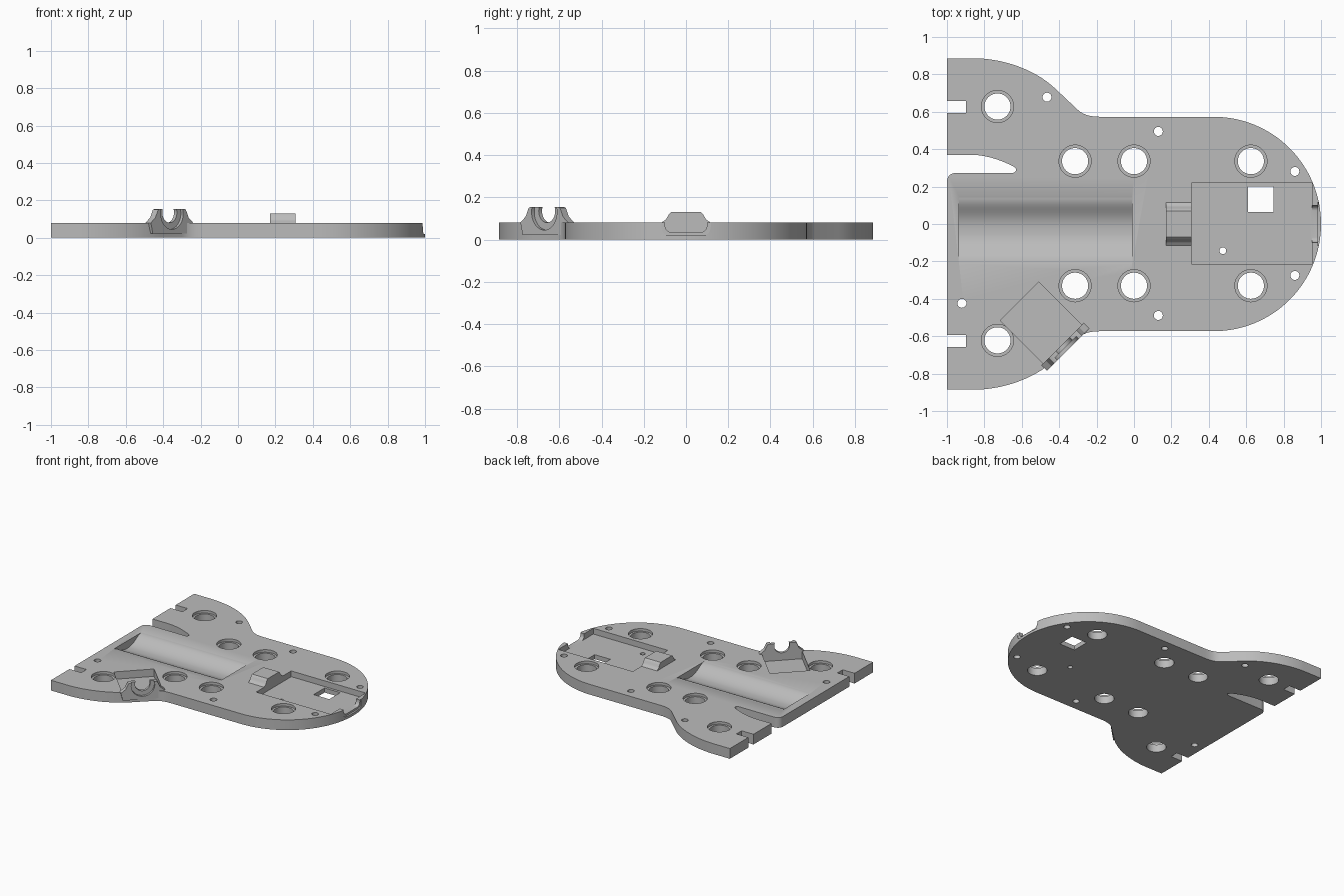
import bpy, bmesh, math
from mathutils import Matrix, Vector
from mathutils.geometry import interpolate_bezier

cube = bpy.data.objects.get("Cube")
if cube:
    bpy.data.objects.remove(cube, do_unlink=True)

grey = bpy.data.materials.new("light_grey")
grey.use_nodes = True
grey.diffuse_color = (0.5, 0.5, 0.5, 1)
grey.node_tree.nodes["Principled BSDF"].inputs["Base Color"].default_value = (0.5, 0.5, 0.5, 1)

THICK = 0.08
Z = Vector((0, 0, 1))
X = Vector((1, 0, 0))
Y = Vector((0, 1, 0))
R = math.sqrt(0.5)
ALONG = Vector((R, R, 0))      # along the diagonal rim
OUT = Vector((R, -R, 0))       # outward from the diagonal rim


def prism(name, pts, start, end, axes=(X, Y, Z), origin=(0, 0, 0)):
    """Extrude a 2D profile from start to end along the third axis."""
    bm = bmesh.new()
    u, v, w = axes
    o = Vector(origin)
    face = bm.faces.new([bm.verts.new(o + u * p[0] + v * p[1] + w * start) for p in pts])
    new = bmesh.ops.extrude_face_region(bm, geom=[face])["geom"]
    bmesh.ops.translate(bm, vec=w * (end - start),
                        verts=[g for g in new if isinstance(g, bmesh.types.BMVert)])
    bmesh.ops.recalc_face_normals(bm, faces=bm.faces)
    mesh = bpy.data.meshes.new(name)
    bm.to_mesh(mesh)
    bm.free()
    mesh.materials.append(grey)
    ob = bpy.data.objects.new(name, mesh)
    bpy.context.collection.objects.link(ob)
    return ob


def rect(x0, x1, y0, y1):
    return [(x0, y0), (x1, y0), (x1, y1), (x0, y1)]


def circle(x, y, r, n=40):
    return [(x + r * math.cos(math.tau * i / n), y + r * math.sin(math.tau * i / n)) for i in range(n)]


def curve(a, b, c, d, n=14):
    pts = interpolate_bezier(*[Vector((p[0], p[1], 0)) for p in (a, b, c, d)], n)
    return [(p.x, p.y) for p in pts]


def mirrored(half):
    """Close a right-hand profile with its mirror image in the first axis."""
    return half + [(-x, y) for x, y in reversed(half)]


def cut(ob, profile, start, end, **kw):
    tool = prism("cutter", profile, start, end, **kw)
    tool.hide_render = True
    mod = ob.modifiers.new("cut", "BOOLEAN")
    mod.operation, mod.solver, mod.object = "DIFFERENCE", "EXACT", tool
    bpy.context.view_layer.objects.active = ob
    bpy.ops.object.modifier_apply(modifier=mod.name)
    bpy.data.objects.remove(tool, do_unlink=True)


# Base plate: wide tail, waist and round nose
half = [(-1, 0.886)]
half += curve((-0.84, 0.886), (-0.68, 0.88), (-0.52, 0.82), (-0.417, 0.72))
half += curve((-0.3, 0.61), (-0.26, 0.575), (-0.22, 0.573), (-0.155, 0.573), 10)
half += [(0.427 + 0.573 * math.sin(a), 0.573 * math.cos(a))
         for a in [math.pi / 2 * i / 32 for i in range(32)]]
plate = prism("base_plate", half + [(1, 0)] + [(x, -y) for x, y in reversed(half)], 0, THICK)

# Stepped holes and small screw holes
for s in (1, -1):
    for x, y in ((-0.73, 0.625), (-0.315, 0.333), (0, 0.333), (0.625, 0.333)):
        cut(plate, circle(x, s * y + 0.003, 0.07), -0.1, 0.2)
        cut(plate, circle(x, s * y + 0.003, 0.086), 0.06, 0.2)
    for x, y in ((0.13, 0.492), (0.86, 0.278)):
        cut(plate, circle(x, s * y + 0.003, 0.024, 24), -0.1, 0.2)
    # Tail notches
    cut(plate, rect(-1.1, -0.897, s * 0.625 - 0.032, s * 0.625 + 0.032), -0.1, 0.2)
for x, y, r in ((-0.465, 0.678, 0.024), (-0.92, -0.424, 0.024), (0.475, -0.143, 0.018)):
    cut(plate, circle(x, y, r, 24), -0.1, 0.2)

# Tapered cable slot with a rounded mouth
slot = [(-1.1, 0.37)] + curve((-0.86, 0.37), (-0.77, 0.365), (-0.7, 0.335), (-0.645, 0.308))
slot += curve((-0.64, 0.305), (-0.622, 0.295), (-0.63, 0.273), (-0.65, 0.273), 6)
slot += curve((-0.95, 0.273), (-0.98, 0.273), (-1, 0.255), (-1, 0.225), 8) + [(-1.1, 0.225)]
cut(plate, slot, -0.1, 0.2)

# Long rounded trough
dip = [(0, 0.022)] + curve((0.02, 0.0225), (0.1, 0.03), (0.12, 0.079), (0.18, THICK), 16)
trough = mirrored(dip[1:] + [(0.19, 0.084), (0.19, 0.2)])
cut(plate, trough, -0.935, -0.012, axes=(Y, Z, X), origin=(0, -0.033, 0))

# Circuit pocket, window, and connector opening in the nose
cut(plate, rect(0.307, 0.952, -0.213, 0.22), 0.035, 0.2)
cut(plate, rect(0.61, 0.745, 0.065, 0.2), -0.1, 0.2)


def opening(w, low):
    return mirrored(curve((w * 0.72, low), (w * 0.9, low), (w, low + 0.02), (w, 0.07), 6) + [(w, 0.2)])


cut(plate, opening(0.1, 0.035), 0.94, 1.1, axes=(Y, Z, X))
cut(plate, opening(0.118, 0.02), 0.985, 1.1, axes=(Y, Z, X))

# Diagonal sensor pocket
cut(plate, rect(-0.87, -0.58, -0.14, 0.195), 0.022, 0.2, axes=(ALONG, OUT * 1, Z))

# Cable clamp block behind the circuit pocket
clamp = mirrored([(0.115, 0.035), (0.115, 0.08)]
                 + curve((0.108, 0.086), (0.088, 0.094), (0.088, 0.118), (0.07, 0.13), 8))
prism("cable_clamp", clamp, 0.17, 0.307, axes=(Y, Z, X))

# Sensor cradle: flared rim wall with a stepped round saddle
wall = mirrored([(0.145, 0.022), (0.16, THICK), (0.125, 0.108), (0.105, 0.15), (0.09, 0.155)])
centre = ALONG * -0.724
cradle = prism("sensor_cradle", wall, 0.185, 0.225, axes=(ALONG, Z, OUT), origin=centre)
for ob in (cradle, plate):
    cut(ob, circle(0, 0.135, 0.055), 0.17, 0.3, axes=(ALONG, Z, OUT), origin=centre)
    cut(ob, circle(0, 0.13, 0.085), 0.207, 0.3, axes=(ALONG, Z, OUT), origin=centre)

# Smooth curved walls, keep crisp edges
for ob in bpy.context.scene.objects:
    ob.select_set(ob.type == "MESH")
bpy.context.view_layer.objects.active = plate
bpy.ops.object.shade_smooth_by_angle(angle=math.radians(25))
